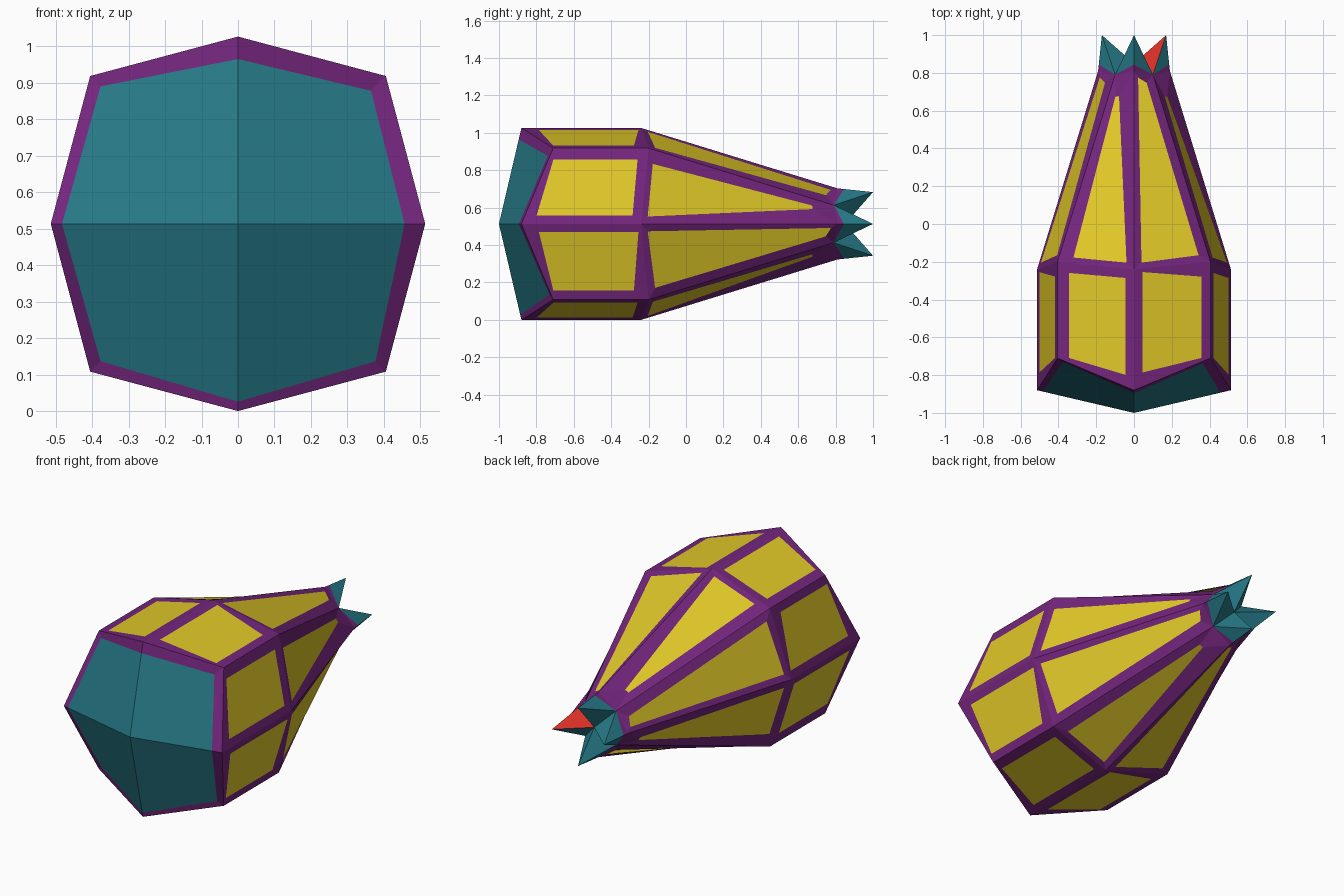
import bpy, bmesh, math
from mathutils import Vector

if "Cube" in bpy.data.objects:
    bpy.data.objects.remove(bpy.data.objects["Cube"])

CZ = 0.513                      # height of the long axis


def material(name, col):
    m = bpy.data.materials.new(name)
    m.diffuse_color = (*col, 1)
    m.use_nodes = True
    m.node_tree.nodes["Principled BSDF"].inputs["Base Color"].default_value = m.diffuse_color
    return m


MATS = [material("purple_frame", (0.175, 0.019, 0.205)),
        material("yellow_panel", (0.75, 0.58, 0.021)),
        material("teal_glass", (0.019, 0.19, 0.24)),
        material("red_accent", (0.70, 0.03, 0.02))]
PURPLE, YELLOW, TEAL, RED = range(4)


def ring(r_axis, y_axis, r_diag, y_diag):
    """Eight points: even ones on the axes, odd ones on the diagonals."""
    pts = []
    for i in range(8):
        a = i * math.pi / 4
        r, y = (r_diag * math.sqrt(2), y_diag) if i % 2 else (r_axis, y_axis)
        pts.append(Vector((r * math.cos(a), y, CZ + r * math.sin(a))))
    return pts


FRONT = ring(0.513, -0.88, 0.405, -0.71)
WAIST = ring(0.513, -0.24, 0.405, -0.20)
NECK = ring(0.19, 0.81, 0.10, 0.79)


class Part:
    """Collects flat faces, each turned away from a reference point."""

    def __init__(self, name, ref):
        self.name, self.bm, self.ref = name, bmesh.new(), Vector(ref)

    def face(self, pts, mat, ref=None):
        f = self.bm.faces.new([self.bm.verts.new(p) for p in pts])
        f.normal_update()
        if f.normal.dot(f.calc_center_median() - Vector(ref or self.ref)) < 0:
            f.normal_flip()
        f.material_index = mat

    def finish(self):
        bmesh.ops.remove_doubles(self.bm, verts=self.bm.verts[:], dist=0.0005)
        me = bpy.data.meshes.new(self.name)
        self.bm.to_mesh(me)
        self.bm.free()
        for m in MATS:
            me.materials.append(m)
        ob = bpy.data.objects.new(self.name, me)
        bpy.context.collection.objects.link(ob)


def framed_panel(part, a, b, c, d, uv):
    """Yellow panel cut into quad abcd (a-b on the axis side, d-c diagonal)."""
    outer = [a, b, c, d]
    inner = [a.lerp(b, u).lerp(d.lerp(c, u), v) for u, v in uv]
    part.face(inner, YELLOW)
    for k in range(4):
        n = (k + 1) % 4
        part.face([outer[k], outer[n], inner[n], inner[k]], PURPLE)


# Faceted hull: drum panels and tapering panels, alternating in two shapes
DRUM = [[(.10, .11), (.92, .11), (.90, .85), (.05, .85)],
        [(.12, .11), (.97, .11), (.86, .88), (.04, .88)]]
TAPER = [[(.03, .10), (.88, .58), (.88, .72), (.03, .81)],
         [(.03, .10), (.97, .20), (.95, .58), (.04, .87)]]
hull = Part("hull", (0, -0.3, CZ))
for q in range(0, 8, 2):
    for kind, diag in ((0, q + 1), (1, (q - 1) % 8)):
        framed_panel(hull, FRONT[q], WAIST[q], WAIST[diag], FRONT[diag], DRUM[kind])
        framed_panel(hull, WAIST[q], NECK[q], NECK[diag], WAIST[diag], TAPER[kind])
hull.finish()

# Nose cap: four teal facets round a point, with a purple rim
nose = Part("nose_cap", (0, -0.3, CZ))
apex = Vector((0, -1, CZ))
rim_scale = [.89, .90, .88, .93, .94, .93, .95, .93]
rim = [apex.lerp(p, s) for p, s in zip(FRONT, rim_scale)]
for q in range(0, 8, 2):
    nose.face([apex, rim[q], rim[q + 1], rim[(q + 2) % 8]], TEAL)
for i in range(8):
    n = (i + 1) % 8
    nose.face([FRONT[i], FRONT[n], rim[n], rim[i]], PURPLE)
nose.finish()

# Tail crown: four spikes round a shallow pit
crown = Part("tail_crown", (0, 0.75, CZ))
tips = ring(0.17, 1.0, 0.1, 1.0)
pit = Vector((0, 0.85, CZ))
for q in range(0, 8, 2):
    base = NECK[q].lerp(tips[q], 0.18)
    for diag in (q + 1, (q - 1) % 8):
        crown.face([NECK[q], NECK[diag], base], PURPLE)
        crown.face([base, NECK[diag], tips[q]], TEAL)
        inner = RED if (q, diag) == (0, 1) else TEAL
        crown.face([tips[q], NECK[diag], pit], inner, ref=(0, -100, CZ))
crown.finish()
